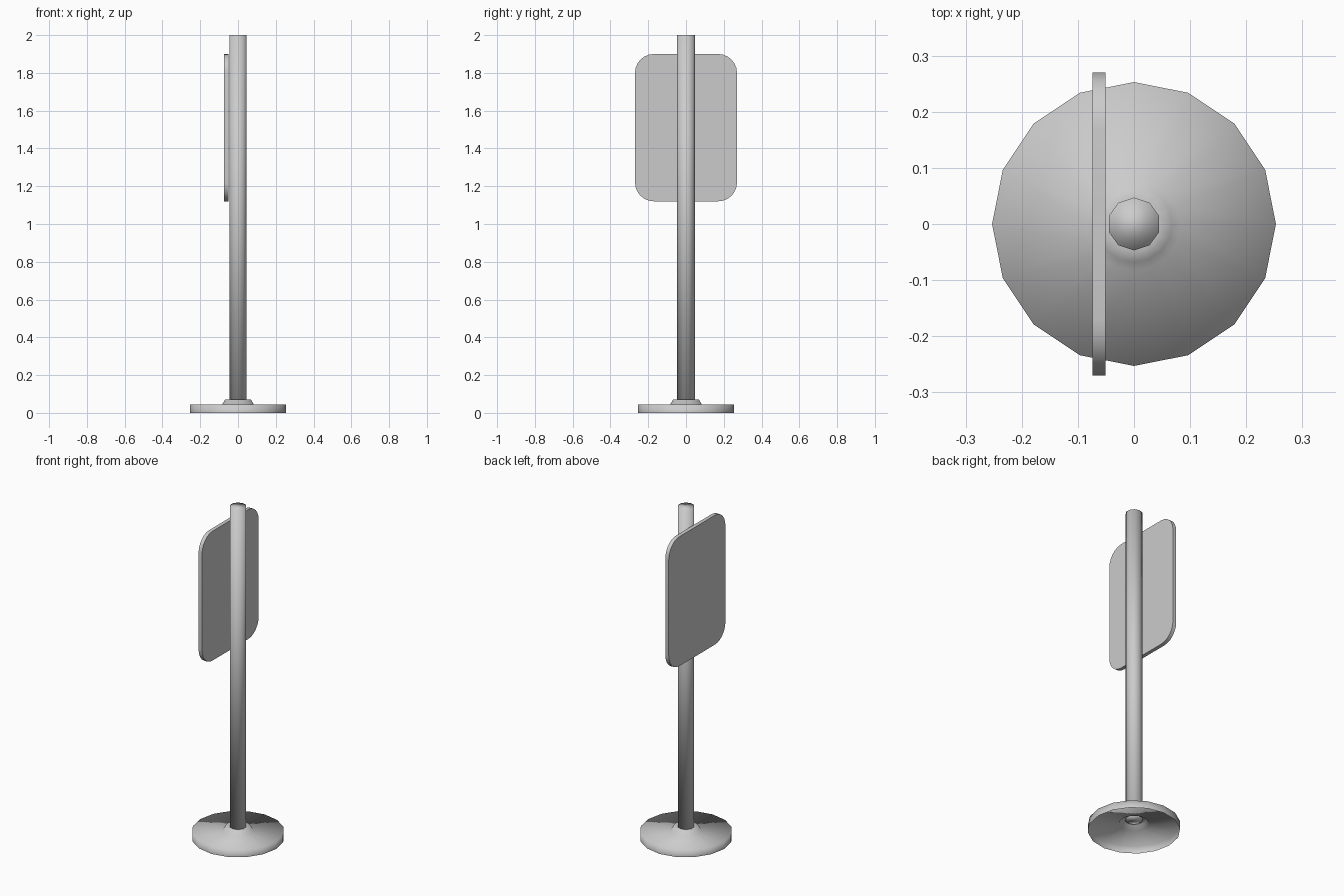
import bpy, bmesh, math

if "Cube" in bpy.data.objects:
    bpy.data.objects.remove(bpy.data.objects["Cube"], do_unlink=True)

grey = bpy.data.materials.new("light grey")
grey.use_nodes = True
colour = (0.6, 0.6, 0.6, 1)
grey.diffuse_color = colour
grey.node_tree.nodes["Principled BSDF"].inputs["Base Color"].default_value = colour


def finish(name, bm, sharp_angle):
    """Turn a bmesh into a smooth object with sharp edges above an angle."""
    for f in bm.faces:
        f.smooth = True
    for e in bm.edges:
        if len(e.link_faces) == 2 and e.calc_face_angle() > math.radians(sharp_angle):
            e.smooth = False
    mesh = bpy.data.meshes.new(name)
    bm.to_mesh(mesh)
    bm.free()
    mesh.materials.append(grey)
    obj = bpy.data.objects.new(name, mesh)
    bpy.context.collection.objects.link(obj)
    return obj


def lathe(profile, sides, turn=0.0):
    """Sweep (radius, height) points around z, leaving the ends open."""
    bm = bmesh.new()
    rings = []
    for r, z in profile:
        angles = [turn + math.tau * i / sides for i in range(sides)]
        rings.append([bm.verts.new((r * math.cos(a), r * math.sin(a), z)) for a in angles])
    for low, high in zip(rings, rings[1:]):
        for i in range(sides):
            j = (i + 1) % sides
            bm.faces.new((low[i], low[j], high[j], high[i]))
    return bm, rings


# Base: hollow dish, open underneath, with a raised collar round the pole
bm, rings = lathe([(0.253, 0), (0.253, 0.045), (0.083, 0.045), (0.068, 0.072), (0.04, 0.072)], 16)
finish("base", bm, 70)

# Pole: ten sides, capped at both ends
bm, rings = lathe([(0.047, 0.065), (0.047, 2.0)], 10, math.pi / 2)
bm.faces.new(rings[0][::-1])
bm.faces.new(rings[1])
finish("pole", bm, 40)

# Sign panel: rounded rectangle beside the pole
half_width, bottom, top, radius, steps = 0.27, 1.12, 1.90, 0.1, 6
middle, half_height = (bottom + top) / 2, (top - bottom) / 2
bm = bmesh.new()
outline = []
for corner, (sy, sz) in enumerate([(1, 1), (-1, 1), (-1, -1), (1, -1)]):
    for i in range(steps + 1):
        a = (corner + i / steps) * math.pi / 2
        y = sy * (half_width - radius) + radius * math.cos(a)
        z = middle + sz * (half_height - radius) + radius * math.sin(a)
        outline.append(bm.verts.new((-0.074, y, z)))
face = bm.faces.new(outline)
solid = bmesh.ops.extrude_face_region(bm, geom=[face], use_keep_orig=True)
moved = [v for v in solid["geom"] if isinstance(v, bmesh.types.BMVert)]
bmesh.ops.translate(bm, vec=(0.023, 0, 0), verts=moved)
bmesh.ops.recalc_face_normals(bm, faces=bm.faces)
finish("sign_panel", bm, 40)
